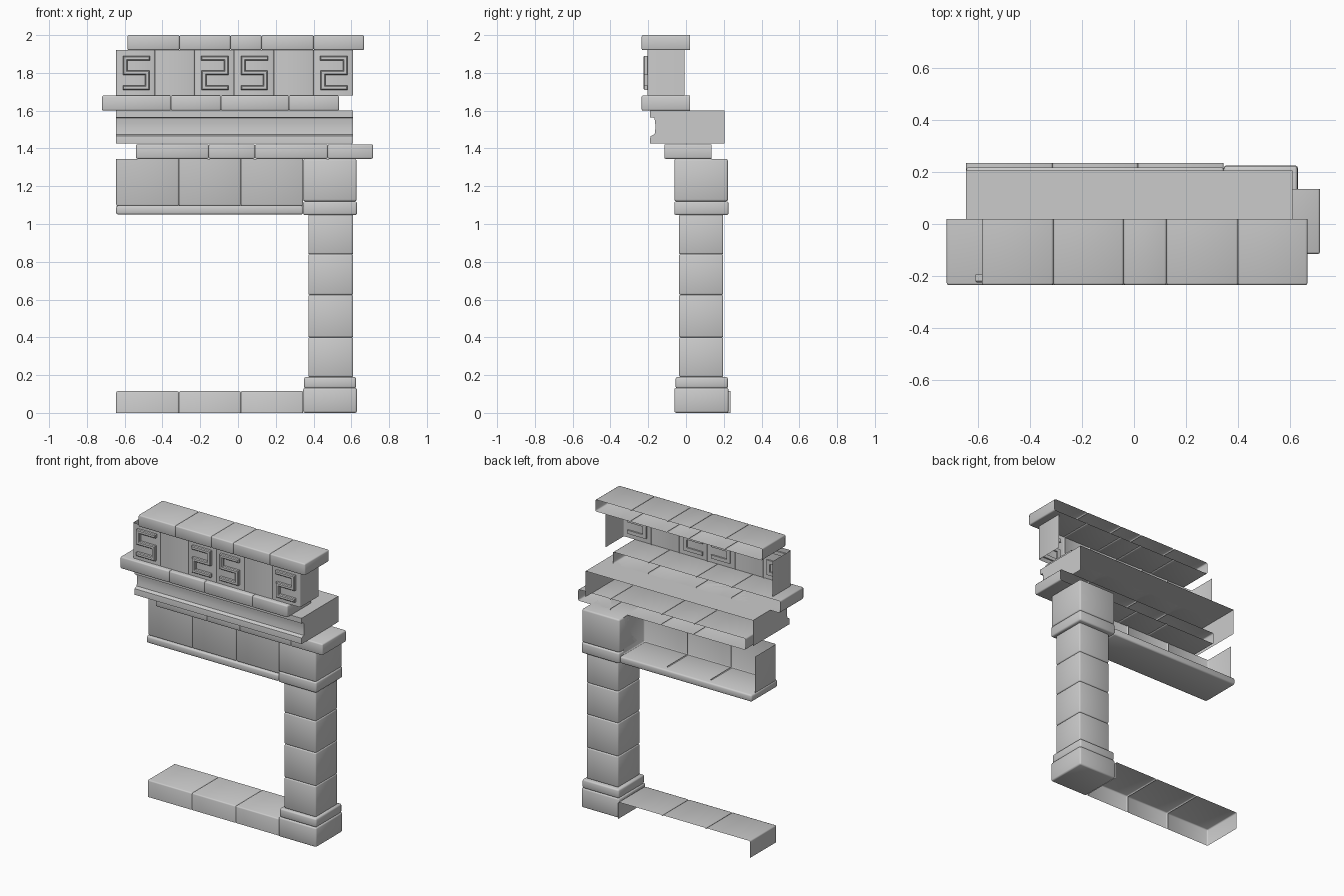
import bpy, bmesh, math
from mathutils import Vector

if "Cube" in bpy.data.objects:
    bpy.data.objects.remove(bpy.data.objects["Cube"])

AX = {'x': Vector((1, 0, 0)), 'y': Vector((0, 1, 0)), 'z': Vector((0, 0, 1))}


def direction(s):
    return AX[s[1]] * (1 if s[0] == '+' else -1)


def finish(bm, name, angle=60):
    me = bpy.data.meshes.new(name)
    bm.to_mesh(me)
    bm.free()
    me.polygons.foreach_set("use_smooth", [True] * len(me.polygons))
    me.set_sharp_from_angle(angle=math.radians(angle))
    ob = bpy.data.objects.new(name, me)
    bpy.context.collection.objects.link(ob)
    return ob


def add_block(bm, x, y, z, bevel, open_sides=(), hidden=()):
    """Bevelled box; open sides keep square rims, hidden sides keep their groove."""
    b = bmesh.new()
    bmesh.ops.create_cube(b, size=1)
    for v in b.verts:
        for i, (lo, hi) in enumerate((x, y, z)):
            v.co[i] = lo if v.co[i] < 0 else hi
    b.normal_update()
    dead = [f for f in b.faces if any(f.normal.dot(direction(s)) > .9 for s in open_sides)]
    bmesh.ops.delete(b, geom=dead, context='FACES')
    edges = [e for e in b.edges if len(e.link_faces) == 2]
    bmesh.ops.bevel(b, geom=edges, offset=bevel, segments=2, profile=.5, affect='EDGES')
    b.normal_update()
    dead = [f for f in b.faces if any(f.normal.dot(direction(s)) > .99 for s in hidden)]
    bmesh.ops.delete(b, geom=dead, context='FACES')
    tmp = bpy.data.meshes.new("tmp")
    b.to_mesh(tmp)
    b.free()
    bm.from_mesh(tmp)
    bpy.data.meshes.remove(tmp)


def row(name, cuts, y, z, bevel=.008, open_sides=('+y',)):
    """Run of stones along x, with inner joint faces removed."""
    bm = bmesh.new()
    n = len(cuts) - 1
    for i in range(n):
        hidden = (['-x'] if i else []) + (['+x'] if i < n - 1 else [])
        add_block(bm, (cuts[i], cuts[i + 1]), y, z, bevel, open_sides, hidden)
    return finish(bm, name)


# Upper trims and frieze (open at the back)
row("top_trim", (-.585, -.31, -.04, .125, .40, .667), (-.235, .02), (1.92, 2.0))
row("frieze", (-.645, -.44, -.23, -.02, .19, .40, .61), (-.205, -.008), (1.68, 1.92), .007,
    ('+y', '+z', '-z'))
row("middle_trim", (-.72, -.355, -.09, .27, .535), (-.235, .02), (1.60, 1.68))
row("lower_trim", (-.54, -.155, .09, .475, .715), (-.115, .135), (1.345, 1.422))

# Wall band, its ledge and the ground sill
row("wall_band", (-.645, -.313, .015, .345), (-.045, .18), (1.095, 1.345), .008, ('+y', '+z'))
row("wall_ledge", (-.645, .345), (-.062, .218), (1.05, 1.097), .01, ())
row("ground_sill", (-.645, -.313, .015, .345), (-.05, .235), (0, .115), .008, ('+y', '-z'))

# Cornice: hollow profile with end caps, no back or underside
profile = [(.205, 1.6), (-.19, 1.6), (-.19, 1.565), (-.167, 1.562), (-.163, 1.535),
           (-.162, 1.505), (-.166, 1.475), (-.188, 1.465), (-.19, 1.45), (-.19, 1.425)]
bm = bmesh.new()
ends = [[bm.verts.new((x, y, z)) for y, z in profile + [(.205, 1.425)]] for x in (-.645, .61)]
for i in range(len(profile) - 1):
    bm.faces.new((ends[0][i], ends[0][i + 1], ends[1][i + 1], ends[1][i]))
bm.faces.new(ends[0])
bm.faces.new(ends[1])
bmesh.ops.recalc_face_normals(bm, faces=bm.faces[:])
bm.normal_update()
if next(f for f in bm.faces if abs(f.normal.z) > .9 and f.calc_center_median().z > 1.59).normal.z < 0:
    bmesh.ops.reverse_faces(bm, faces=bm.faces[:])
finish(bm, "cornice", 40)

# Raised meander ornaments on the frieze
PATH = [(.07, .078), (-.062, .078), (-.062, 0), (.055, 0), (.055, -.078), (-.075, -.078)]


def meander(name, cx, flip):
    pts = [Vector((px * flip, pz)) for px, pz in PATH]
    h = .012
    norms = [Vector((-(b - a).y, (b - a).x)).normalized() for a, b in zip(pts, pts[1:])]
    offs = [norms[0]] + [a + b for a, b in zip(norms, norms[1:])] + [norms[-1]]
    outline = [p + o * h for p, o in zip(pts, offs)] + \
              [p - o * h for p, o in reversed(list(zip(pts, offs)))]
    bm = bmesh.new()
    face = bm.faces.new([bm.verts.new((cx + p.x, -.195, 1.80 + p.y)) for p in outline])
    ext = bmesh.ops.extrude_face_region(bm, geom=[face])
    front = [v for v in ext['geom'] if isinstance(v, bmesh.types.BMVert)]
    bmesh.ops.translate(bm, verts=front, vec=(0, -.03, 0))
    bmesh.ops.recalc_face_normals(bm, faces=bm.faces[:])
    edges = [e for e in bm.edges if all(v.co.y < -.22 for v in e.verts)]
    bmesh.ops.bevel(bm, geom=edges, offset=.005, segments=1, affect='EDGES')
    finish(bm, name, 30)


for i, (cx, flip) in enumerate(((-.535, 1), (-.125, -1), (.09, 1), (.505, -1))):
    meander(f"meander_{i + 1}", cx, flip)

# Corner pillar: base, moulding, shaft stones, capital
row("pillar_base", (.345, .63), (-.062, .225), (0, .132), .01, ())
row("base_moulding", (.35, .625), (-.055, .222), (.13, .19), .01, ())
bm = bmesh.new()
levels = (.19, .40, .625, .84, 1.05)
for lo, hi in zip(levels, levels[1:]):
    add_block(bm, (.372, .61), (-.037, .197), (lo, hi), .008, (), ('+z', '-z'))
finish(bm, "pillar_shaft")
row("capital_moulding", (.345, .63), (-.062, .225), (1.047, 1.12), .01, ())
row("capital_block", (.345, .628), (-.062, .222), (1.12, 1.345), .01, ())
